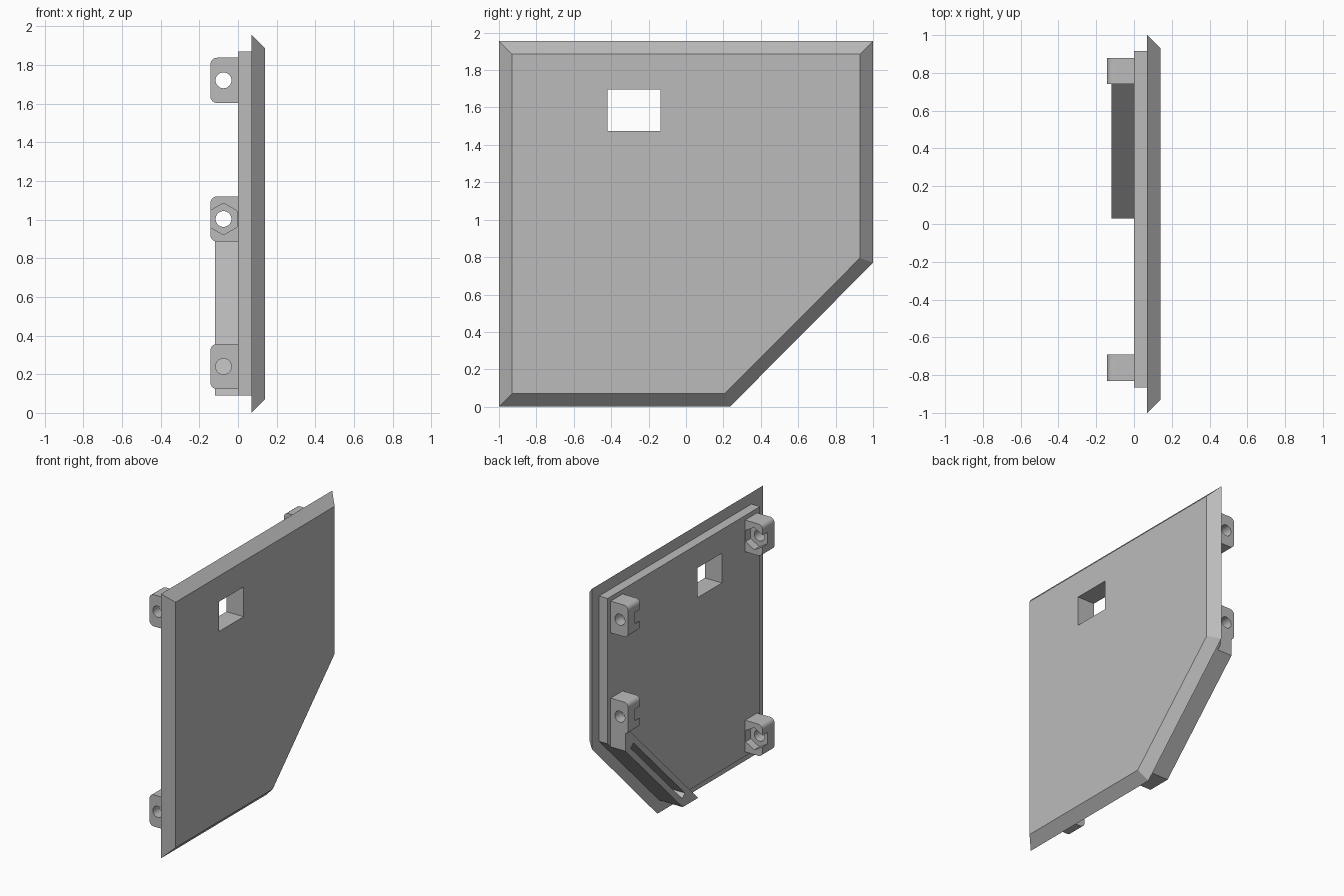
import bpy, bmesh, math
from mathutils import Vector, Matrix

if "Cube" in bpy.data.objects:
    bpy.data.objects.remove(bpy.data.objects["Cube"])

GREY = (0.5, 0.5, 0.5, 1)
grey = bpy.data.materials.new("light grey")
grey.use_nodes = True
grey.diffuse_color = GREY
grey.node_tree.nodes["Principled BSDF"].inputs["Base Color"].default_value = GREY


def loft(name, start, end):
    """Solid between two matching loops of 3D points."""
    bm = bmesh.new()
    a = [bm.verts.new(p) for p in start]
    b = [bm.verts.new(p) for p in end]
    bm.faces.new(a)
    bm.faces.new(b)
    n = len(a)
    for i in range(n):
        j = (i + 1) % n
        bm.faces.new((a[i], a[j], b[j], b[i]))
    bmesh.ops.recalc_face_normals(bm, faces=bm.faces)
    mesh = bpy.data.meshes.new(name)
    bm.to_mesh(mesh)
    bm.free()
    mesh.materials.append(grey)
    ob = bpy.data.objects.new(name, mesh)
    bpy.context.collection.objects.link(ob)
    return ob


def slab(name, outline, x0, x1):
    """Extrude a (y, z) outline along x."""
    return loft(name, [(x0, y, z) for y, z in outline], [(x1, y, z) for y, z in outline])


def bar(name, outline, y0, y1):
    """Extrude an (x, z) outline along y."""
    return loft(name, [(x, y0, z) for x, z in outline], [(x, y1, z) for x, z in outline])


def ring(cx, cz, r, sides):
    """Regular polygon with a corner pointing up."""
    steps = [math.tau * i / sides for i in range(sides)]
    return [(cx + r * math.sin(t), cz + r * math.cos(t)) for t in steps]


def cut(ob, cutter):
    mod = ob.modifiers.new("cut", "BOOLEAN")
    mod.operation = "DIFFERENCE"
    mod.solver = "EXACT"
    mod.object = cutter
    bpy.context.view_layer.objects.active = ob
    bpy.ops.object.modifier_apply(modifier=mod.name)
    bpy.data.objects.remove(cutter)


def rect(y0, y1, z0, z1):
    return [(y0, z0), (y1, z0), (y1, z1), (y0, z1)]


# Bevelled panel with one clipped corner
outer = [(-1, 0), (0.235, 0), (1, 0.77), (1, 1.955), (-1, 1.955)]
inner = [(-0.93, 0.07), (0.206, 0.07), (0.93, 0.795), (0.93, 1.885), (-0.93, 1.885)]
panel = loft("panel", [(0.07, y, z) for y, z in outer], [(0.14, y, z) for y, z in inner])

# Smaller backing plate behind it
backing = slab("backing_plate",
               [(-0.865, 0.09), (0.21, 0.09), (0.915, 0.795), (0.915, 1.87), (-0.865, 1.87)],
               0, 0.07)

# Window through both plates
for plate in (panel, backing):
    cut(plate, slab("window_cutter", rect(-0.42, -0.135, 1.475, 1.695), -0.1, 0.3))

# Slanted rail along the clipped corner, with a long groove
rail = slab("corner_rail",
            [(0.03, 0.09), (0.21, 0.09), (0.88, 0.76), (0.88, 0.9), (0.84, 0.9)], -0.12, 0)
d = 0.015
groove = [(0.2 + d, 0.17 - d), (0.8 + d, 0.77 - d), (0.8 - d, 0.77 + d), (0.2 - d, 0.17 + d)]
cut(rail, slab("groove_cutter", groove, -0.2, -0.02))


# Hinge lugs: rounded block, bolt hole, nut pocket on the inward side
def lug(name, y0, y1, z, pocket_y):
    r, half, tip = 0.035, 0.117, -0.143
    outline = [(0, z - half)]
    for side in (-1, 1):
        arc = []
        for i in range(7):
            t = math.pi / 2 * i / 6
            arc.append((tip + r - r * math.sin(t), z + side * (half - r + r * math.cos(t))))
        outline += arc if side < 0 else arc[::-1]
    outline.append((0, z + half))
    ob = bar(name, outline, y0, y1)
    cut(ob, bar("hole_cutter", ring(-0.075, z, 0.041, 32), y0 - 0.1, y1 + 0.1))
    cut(ob, bar("pocket_cutter", ring(-0.075, z, 0.082, 6), *pocket_y))
    bpy.ops.object.select_all(action="DESELECT")
    ob.select_set(True)
    bpy.context.view_layer.objects.active = ob
    bpy.ops.object.shade_smooth_by_angle(angle=math.radians(30))


for label, z in (("upper", 1.72), ("lower", 0.24)):
    lug("front_" + label + "_lug", -0.83, -0.69, z, (-0.75, -0.6))
for label, z in (("upper", 1.72), ("lower", 1.003)):
    lug("back_" + label + "_lug", 0.74, 0.88, z, (0.65, 0.8))
